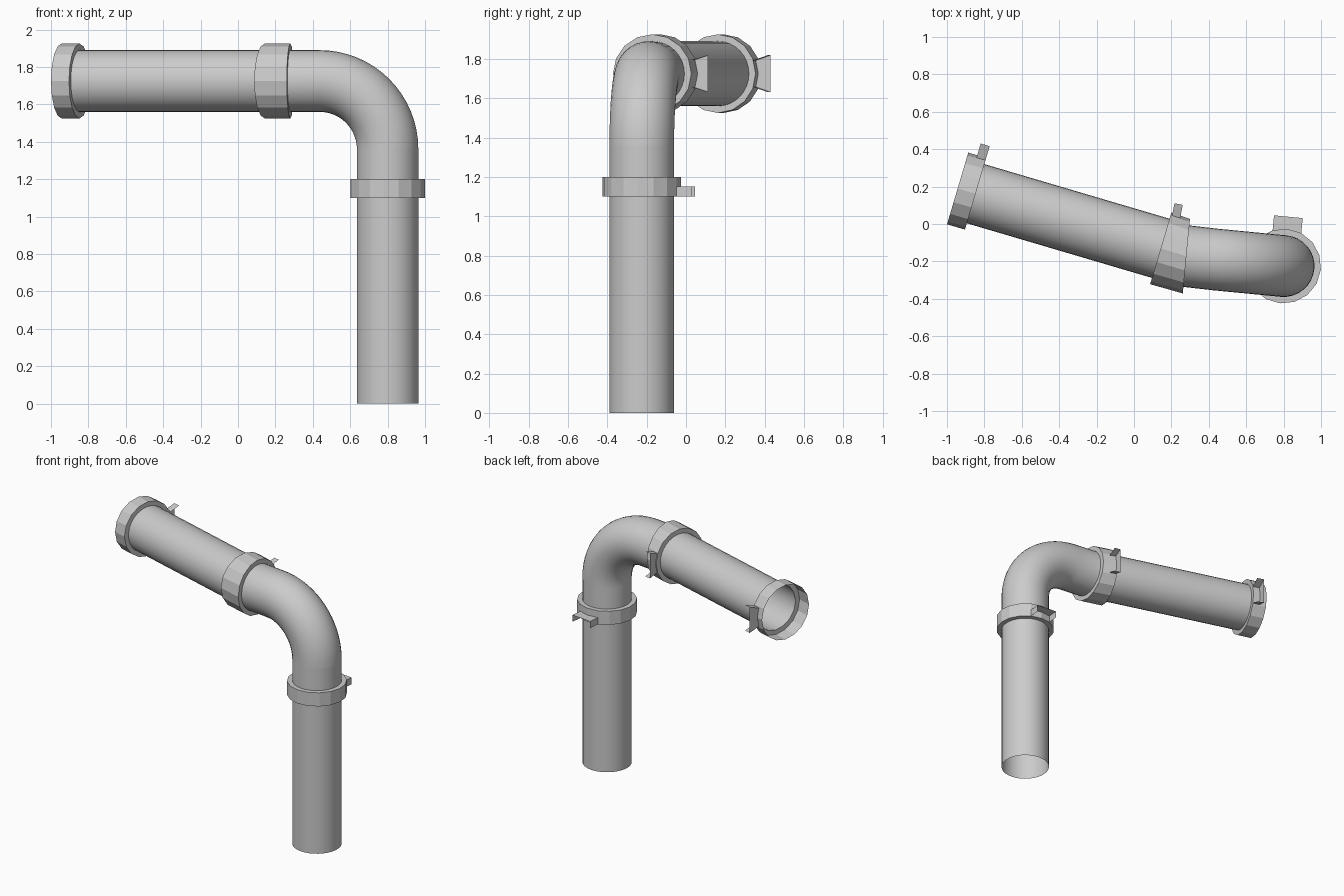
import bpy, bmesh, math
from mathutils import Vector

if "Cube" in bpy.data.objects:
    bpy.data.objects.remove(bpy.data.objects["Cube"])

R, RC = 0.165, 0.2            # pipe and collar radius
BEND = 0.365                  # elbow bend radius
ZTOP = 1.725
UP = Vector((0, 0, 1))


def heading(deg):
    a = math.radians(deg)
    return Vector((-math.cos(a), math.sin(a), 0)), Vector((math.sin(a), math.cos(a), 0))


D1, N1 = heading(5.5)         # elbow direction and sideways normal
D2, N2 = heading(16.5)        # upper pipe direction and sideways normal


def finish(name, bm, smooth, fix=True):
    if fix:
        bmesh.ops.recalc_face_normals(bm, faces=bm.faces)
    me = bpy.data.meshes.new(name)
    bm.to_mesh(me)
    bm.free()
    ob = bpy.data.objects.new(name, me)
    bpy.context.collection.objects.link(ob)
    if smooth:
        for p in me.polygons:
            p.use_smooth = True
    return ob


def loft(name, stations, sides, smooth=False, closed=False):
    """Rings of (centre, tangent, side, radius) joined into a tube."""
    bm = bmesh.new()
    rings = []
    for c, t, n, r in stations:
        u = n.cross(t)
        angles = [2 * math.pi * i / sides for i in range(sides)]
        rings.append([bm.verts.new(c + n * (r * math.cos(a)) + u * (r * math.sin(a)))
                      for a in angles])
    pairs = list(zip(rings, rings[1:]))
    if closed:
        pairs.append((rings[-1], rings[0]))
    for a, b in pairs:
        for i in range(sides):
            j = (i + 1) % sides
            bm.faces.new((a[i], a[j], b[j], b[i]))
    return finish(name, bm, smooth)


def bracket(name, c, t, n, w0, w1, depth=0.05):
    """Channel-shaped wall bracket: two flanges and a web."""
    u = n.cross(t)
    bm = bmesh.new()

    def v(out, w, along):
        return bm.verts.new(c + n * out + u * w + t * along)
    a, b = 0.18, 0.265
    near = [[v(a, s * w0, k) for k in (0, depth)] for s in (-1, 1)]
    far = [[v(b, s * w1, k) for k in (0, depth)] for s in (-1, 1)]
    for i in (0, 1):
        bm.faces.new((near[i][0], far[i][0], far[i][1], near[i][1]))
    bm.faces.new((near[0][1], far[0][1], far[1][1], near[1][1]))
    return finish(name, bm, False)


# Path landmarks
base = Vector((0.80, -0.225, 0))
bend_start = base + UP * (ZTOP - BEND)
joint_in = Vector((0.28, -0.172, ZTOP))
joint_out = Vector((0.143, -0.13, ZTOP))
end_in = Vector((-0.847, 0.162, ZTOP))
end_out = Vector((-0.943, 0.19, ZTOP))

# Vertical pipe
loft("down_pipe", [(base, UP, N1, R), (bend_start, UP, N1, R)], 32, True)

# Elbow, ending inside the middle collar
st = []
for i in range(17):
    a = math.pi / 2 * i / 16
    c = bend_start + D1 * (BEND * (1 - math.cos(a))) + UP * (BEND * math.sin(a))
    st.append((c, UP * math.cos(a) + D1 * math.sin(a), N1, R))
st.append((joint_in, D1, N1, R))
st.append((joint_out, D2, N2, R))
loft("elbow", st, 32, True)

# Upper sloping pipe
loft("upper_pipe", [(joint_out, D2, N2, R), (end_in, D2, N2, R)], 32, True)

# Collars
z0, z1 = base + UP * 1.10, base + UP * 1.20
loft("lower_collar", [(z0, UP, N1, R), (z0, UP, N1, RC), (z1, UP, N1, RC), (z1, UP, N1, R)], 16)
loft("middle_collar", [(joint_in, D1, N1, R), (joint_in, D1, N1, RC),
                       (joint_out, D2, N2, RC), (joint_out, D2, N2, R)], 16)
loft("end_collar", [(end_in, D2, N2, R), (end_in, D2, N2, RC), (end_out, D2, N2, RC)], 16)

# Wall brackets
DM, NM = heading(11)
bracket("lower_bracket", z0, UP, N1, 0.077, 0.077)
bracket("middle_bracket", Vector((0.21, -0.158, ZTOP)), DM, NM, 0.065, 0.092, 0.045)
bracket("end_bracket", end_in, D2, N2, 0.065, 0.094)
